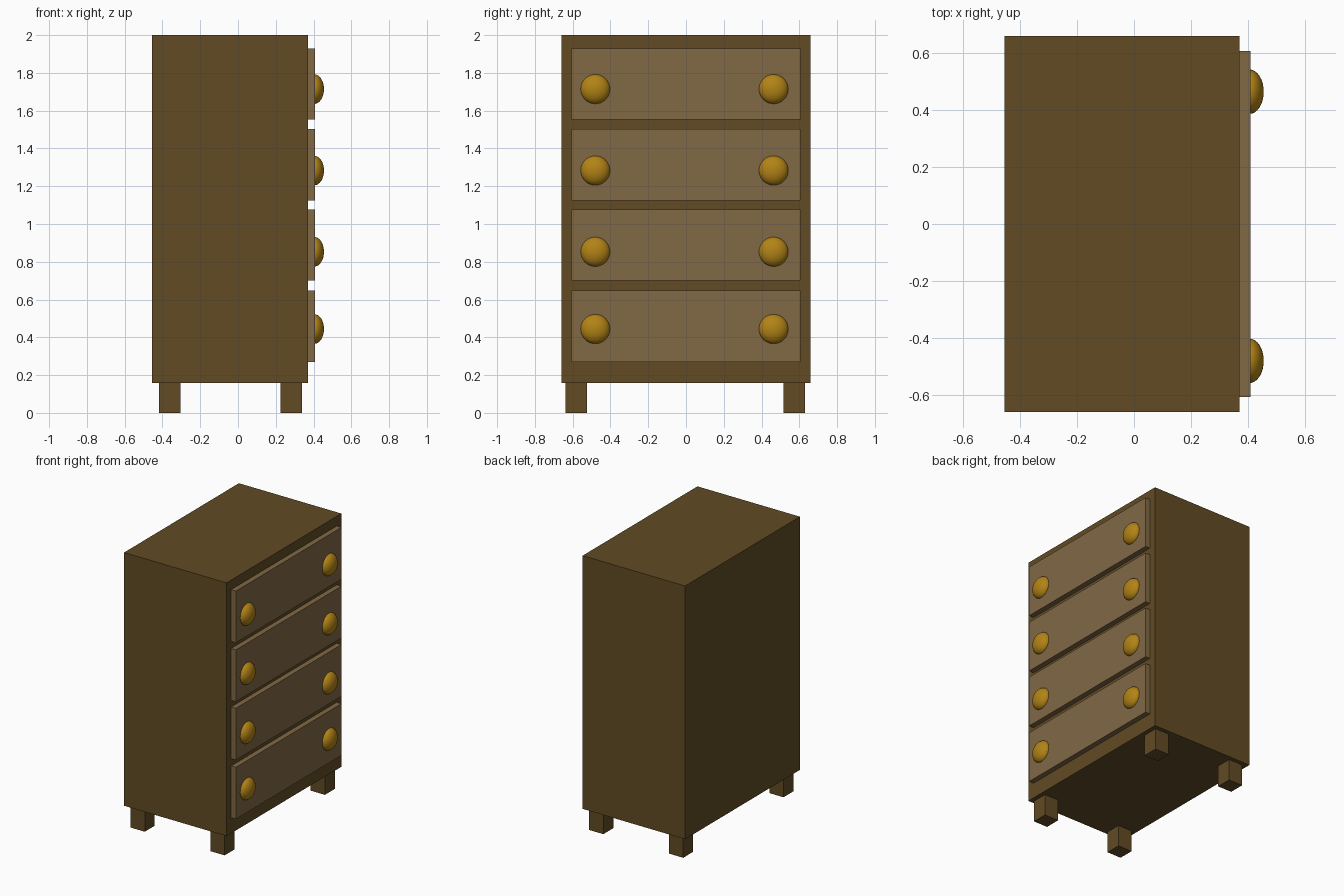
import bpy

if "Cube" in bpy.data.objects:
    bpy.data.objects.remove(bpy.data.objects["Cube"])


def material(name, rgb):
    m = bpy.data.materials.new(name)
    m.diffuse_color = (*rgb, 1)
    m.use_nodes = True
    m.node_tree.nodes["Principled BSDF"].inputs["Base Color"].default_value = m.diffuse_color
    return m


dark_wood = material("dark_wood", (0.12, 0.07, 0.018))
light_wood = material("light_wood", (0.22, 0.14, 0.06))
brass = material("brass", (0.45, 0.23, 0.008))


def box(name, lo, hi, mat):
    centre = [(a + b) / 2 for a, b in zip(lo, hi)]
    bpy.ops.mesh.primitive_cube_add(size=1, location=centre)
    ob = bpy.context.object
    ob.name = name
    ob.scale = [b - a for a, b in zip(lo, hi)]
    bpy.ops.object.transform_apply(location=False, rotation=False, scale=True)
    ob.data.materials.append(mat)
    return ob


def knob(name, y, z):
    bpy.ops.mesh.primitive_uv_sphere_add(segments=32, ring_count=16, radius=1,
                                         location=(0.405, y, z))
    ob = bpy.context.object
    ob.name = name
    ob.scale = (0.05, 0.078, 0.078)
    bpy.ops.object.transform_apply(location=False, rotation=False, scale=True)
    bpy.ops.object.shade_smooth()
    ob.data.materials.append(brass)


# Cabinet body
box("cabinet", (-0.455, -0.66, 0.157), (0.37, 0.66, 2.0), dark_wood)

# Four square legs
for x_name, x in (("back", -0.418), ("front", 0.225)):
    for y_name, y in (("left", -0.638), ("right", 0.515)):
        box(f"{x_name}_{y_name}_leg", (x, y, 0), (x + 0.114, y + 0.114, 0.157), dark_wood)

# Drawer fronts on the +x side, each with two flattened knobs
drawers = ((0.27, 0.444), (0.70, 0.853), (1.125, 1.283), (1.553, 1.714))
for i, (bottom, knob_z) in enumerate(drawers, 1):
    box(f"drawer_{i}", (0.37, -0.607, bottom), (0.408, 0.607, bottom + 0.377), light_wood)
    knob(f"drawer_{i}_left_knob", -0.48, knob_z)
    knob(f"drawer_{i}_right_knob", 0.464, knob_z)
